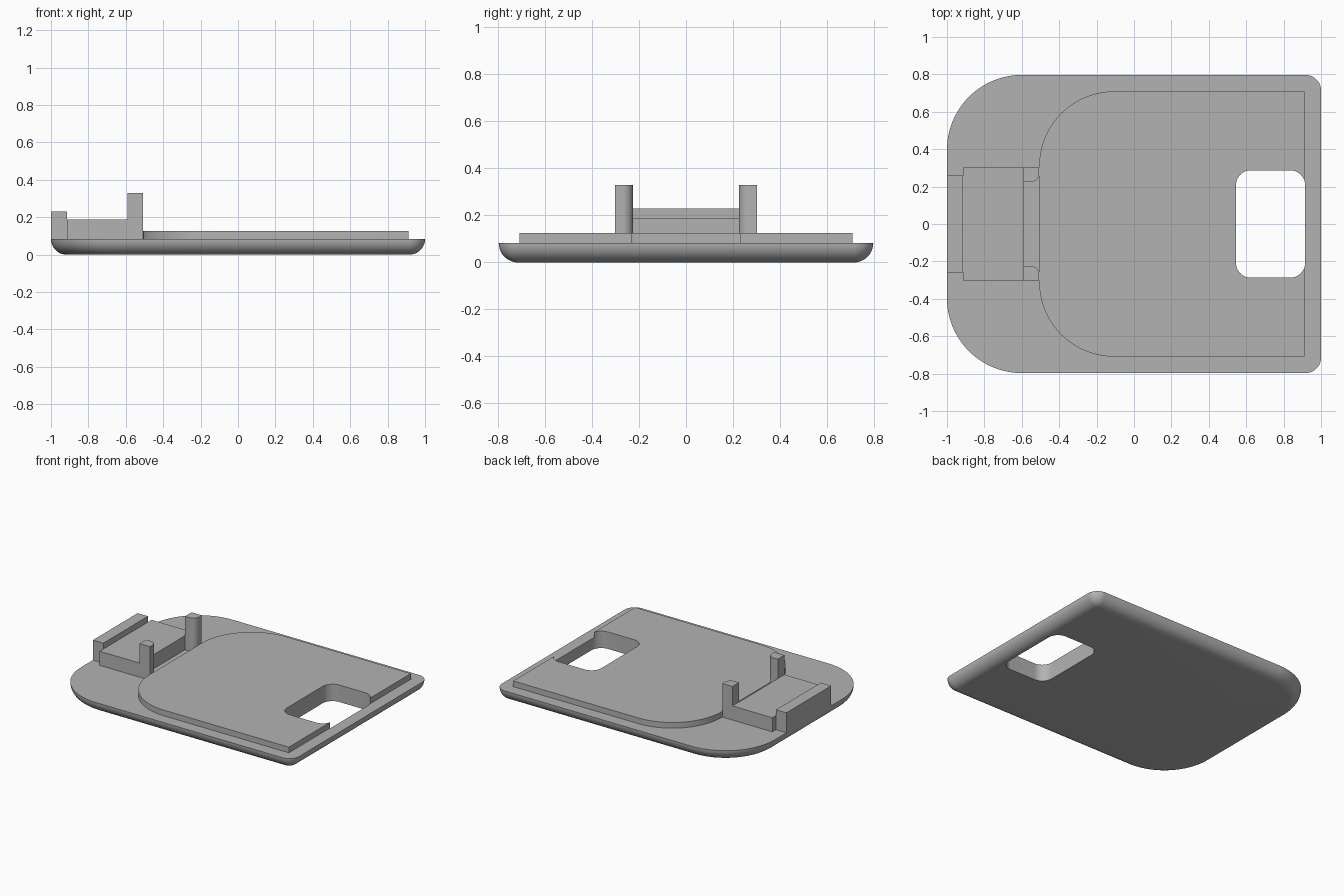
import bpy
import bmesh
from math import sin, cos, pi, radians

if "Cube" in bpy.data.objects:
    bpy.data.objects.remove(bpy.data.objects["Cube"])

grey = bpy.data.materials.new("plain_grey")
grey.use_nodes = True
colour = (0.45, 0.45, 0.45, 1)
grey.diffuse_color = colour
grey.node_tree.nodes["Principled BSDF"].inputs["Base Color"].default_value = colour


def outline(x0, x1, y0, y1, radii, inset=0, steps=20):
    """Rounded rectangle; radii run from the +x +y corner anticlockwise."""
    corners = ((x1, y1, -1, -1), (x0, y1, 1, -1), (x0, y0, 1, 1), (x1, y0, -1, 1))
    points = []
    for i, ((x, y, sx, sy), r) in enumerate(zip(corners, radii)):
        if r == 0:
            points.append((x + sx * inset, y + sy * inset))
            continue
        for k in range(steps + 1):
            a = (i + k / steps) * pi / 2
            points.append((x + sx * r + (r - inset) * cos(a),
                           y + sy * r + (r - inset) * sin(a)))
    return points


def loft(name, layers):
    """Stack of matching outlines, each (z, points), capped at both ends."""
    bm = bmesh.new()
    rings = [[bm.verts.new((x, y, z)) for x, y in pts] for z, pts in layers]
    n = len(rings[0])
    for low, high in zip(rings, rings[1:]):
        for i in range(n):
            j = (i + 1) % n
            bm.faces.new((low[i], low[j], high[j], high[i]))
    bm.faces.new(rings[0][::-1])
    bm.faces.new(rings[-1])
    bmesh.ops.remove_doubles(bm, verts=bm.verts, dist=0.00005)
    bmesh.ops.recalc_face_normals(bm, faces=bm.faces)
    mesh = bpy.data.meshes.new(name)
    bm.to_mesh(mesh)
    bm.free()
    mesh.materials.append(grey)
    obj = bpy.data.objects.new(name, mesh)
    bpy.context.collection.objects.link(obj)
    return obj


def prism(name, box, z0, z1, radii=(0, 0, 0, 0)):
    pts = outline(*box, radii)
    return loft(name, [(z0, pts), (z1, pts)])


def select(obj):
    bpy.ops.object.select_all(action='DESELECT')
    obj.select_set(True)
    bpy.context.view_layer.objects.active = obj


# Base plate with a quarter-round lower edge
TOP = 0.083
EDGE = 0.083
layers = []
for k in range(13):
    a = k / 12 * pi / 2
    layers.append((EDGE * (1 - sin(a)),
                   outline(-1, 1, -0.797, 0.797, (EDGE, 0.4, 0.4, EDGE), EDGE * (1 - cos(a)))))
base = loft("base_plate", layers)

# Raised panel
panel = prism("raised_panel", (-0.507, 0.911, -0.709, 0.709), TOP, 0.125, (0, 0.4, 0.4, 0))

# Rounded window through plate and panel
cutter = prism("window_cutter", (0.545, 0.915, -0.287, 0.287), -0.1, 0.3, (0.08,) * 4)
cutter.hide_render = True
for obj in (base, panel):
    mod = obj.modifiers.new("window", 'BOOLEAN')
    mod.operation = 'DIFFERENCE'
    mod.solver = 'EXACT'
    mod.object = cutter
    select(obj)
    bpy.ops.object.modifier_apply(modifier=mod.name)
bpy.data.objects.remove(cutter)

# Latch block, end lip and two posts
block = prism("latch_block", (-0.915, -0.59, -0.302, 0.302), TOP, 0.187)
lip = prism("latch_lip", (-1, -0.915, -0.26, 0.26), TOP, 0.23)
left_post = prism("left_post", (-0.59, -0.507, 0.225, 0.302), TOP, 0.33, (0, 0, 0, 0.045))
right_post = prism("right_post", (-0.59, -0.507, -0.302, -0.225), TOP, 0.33, (0.045, 0, 0, 0))

for obj in (base, panel, block, lip, left_post, right_post):
    select(obj)
    bpy.ops.object.shade_smooth_by_angle(angle=radians(30))
